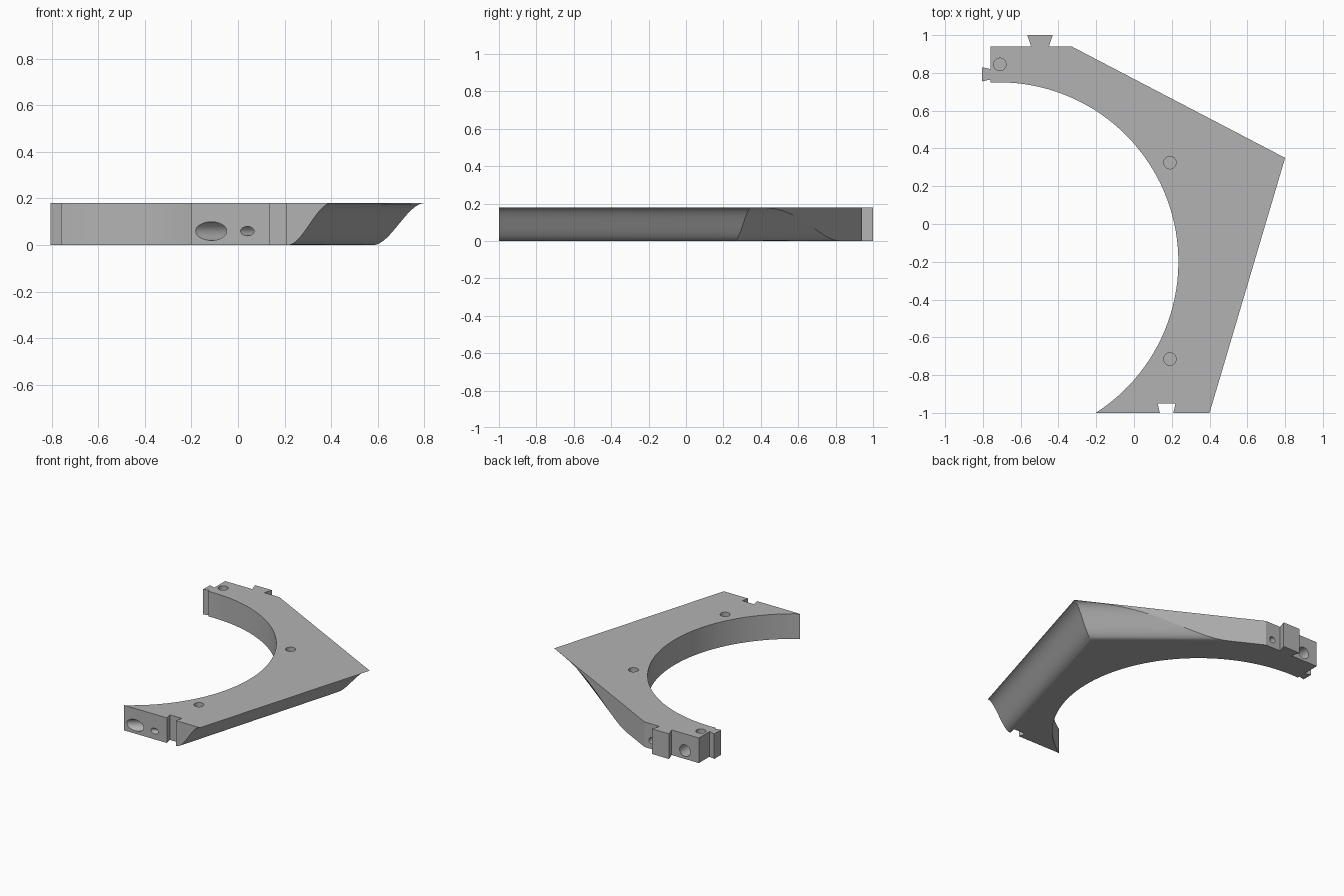
import bpy, bmesh, math
from mathutils import Vector

if "Cube" in bpy.data.objects:
    bpy.data.objects.remove(bpy.data.objects["Cube"])

HEIGHT = 0.18
CENTRE, RADIUS = Vector((-0.715, -0.2)), 0.95
TIP, BACK = Vector((0.8, 0.35)), Vector((-0.33, 0.94))
LAYERS, ARC_STEPS = 16, 56

grey = bpy.data.materials.new("plain grey")
grey.use_nodes = True
grey.diffuse_color = (0.45, 0.45, 0.45, 1)
grey.node_tree.nodes["Principled BSDF"].inputs["Base Color"].default_value = grey.diffuse_color


def outline(s):
    """Plan outline of the bracket; s runs 0 at the underside to 1 at the top."""
    # Flared outer side, pointed corner, and where the flare runs into the back wall
    front_right = Vector((0.215 + 0.185 * s, -1))
    corner = Vector((0.58, 0.26)).lerp(TIP, s)
    fade = 0.003 + 0.8 * (1 - s) ** 0.65
    pts = [front_right, corner, TIP.lerp(BACK, fade), BACK]
    # Back edge with dovetail tongue, then end face with small tongue
    pts += [(-0.45, 0.94), (-0.43, 1), (-0.565, 1), (-0.545, 0.94), (-0.76, 0.94),
            (-0.76, 0.82), (-0.805, 0.83), (-0.805, 0.755), (-0.76, 0.765)]
    # Inner arc
    start = math.acos((-0.76 - CENTRE.x) / RADIUS)
    end = math.asin((-1 - CENTRE.y) / RADIUS)
    for i in range(ARC_STEPS + 1):
        a = start + (end - start) * i / ARC_STEPS
        pts.append(CENTRE + RADIUS * Vector((math.cos(a), math.sin(a))))
    # Dovetail socket in the front edge
    pts += [(0.137, -1), (0.125, -0.95), (0.22, -0.95), (0.208, -1)]
    return pts


# Main body: stacked outlines joined into a solid
bm = bmesh.new()
rings = []
for k in range(LAYERS + 1):
    s = k / LAYERS
    z = HEIGHT * s * s * (3 - 2 * s)
    rings.append([bm.verts.new((p[0], p[1], z)) for p in outline(s)])
for low, high in zip(rings, rings[1:]):
    for i in range(len(low)):
        j = (i + 1) % len(low)
        bm.faces.new((low[i], low[j], high[j], high[i]))
bm.faces.new(rings[0])
bm.faces.new(rings[-1])
bmesh.ops.recalc_face_normals(bm, faces=bm.faces)
mesh = bpy.data.meshes.new("curved_bracket")
bm.to_mesh(mesh)
bm.free()
body = bpy.data.objects.new("curved_bracket", mesh)
bpy.context.collection.objects.link(body)
mesh.materials.append(grey)
bpy.context.view_layer.objects.active = body


def drill(name, mouth, direction, radius, depth):
    """Cut a blind round hole into the body."""
    d = Vector(direction).normalized()
    lead = 0.08
    bpy.ops.mesh.primitive_cylinder_add(
        vertices=32, radius=radius, depth=depth + lead,
        location=Vector(mouth) + d * (depth - lead) / 2,
        rotation=d.to_track_quat('Z', 'Y').to_euler())
    cutter = bpy.context.object
    cutter.name = name
    cutter.hide_render = True
    cutter.data.materials.append(grey)
    mod = body.modifiers.new(name, 'BOOLEAN')
    mod.operation, mod.solver, mod.object = 'DIFFERENCE', 'EXACT', cutter
    bpy.context.view_layer.objects.active = body
    bpy.ops.object.modifier_apply(modifier=name)
    bpy.data.objects.remove(cutter)


# Holes in the top face
for x, y in ((-0.71, 0.845), (0.19, 0.325), (0.19, -0.715)):
    drill("top_hole", (x, y, HEIGHT), (0, 0, -1), 0.033, 0.05)
# Slanted holes in the front face, along the arc
drill("front_large_hole", (-0.115, -1, 0.06), (0.8, 0.6, 0), 0.04, 0.25)
drill("front_small_hole", (0.04, -1, 0.06), (0.73, 0.69, 0), 0.02, 0.2)
# Holes in the back face
drill("back_large_hole", (-0.65, 0.94, 0.06), (0, -1, 0), 0.042, 0.12)
drill("back_small_hole", (-0.385, 0.94, 0.06), (0, -1, 0), 0.022, 0.12)

# Smooth the curves, keep the top and underside flat
bpy.ops.object.select_all(action='DESELECT')
body.select_set(True)
bpy.context.view_layer.objects.active = body
bpy.ops.object.shade_smooth_by_angle(angle=math.radians(25))
for face in body.data.polygons:
    if abs(face.normal.z) > 0.999:
        face.use_smooth = False
